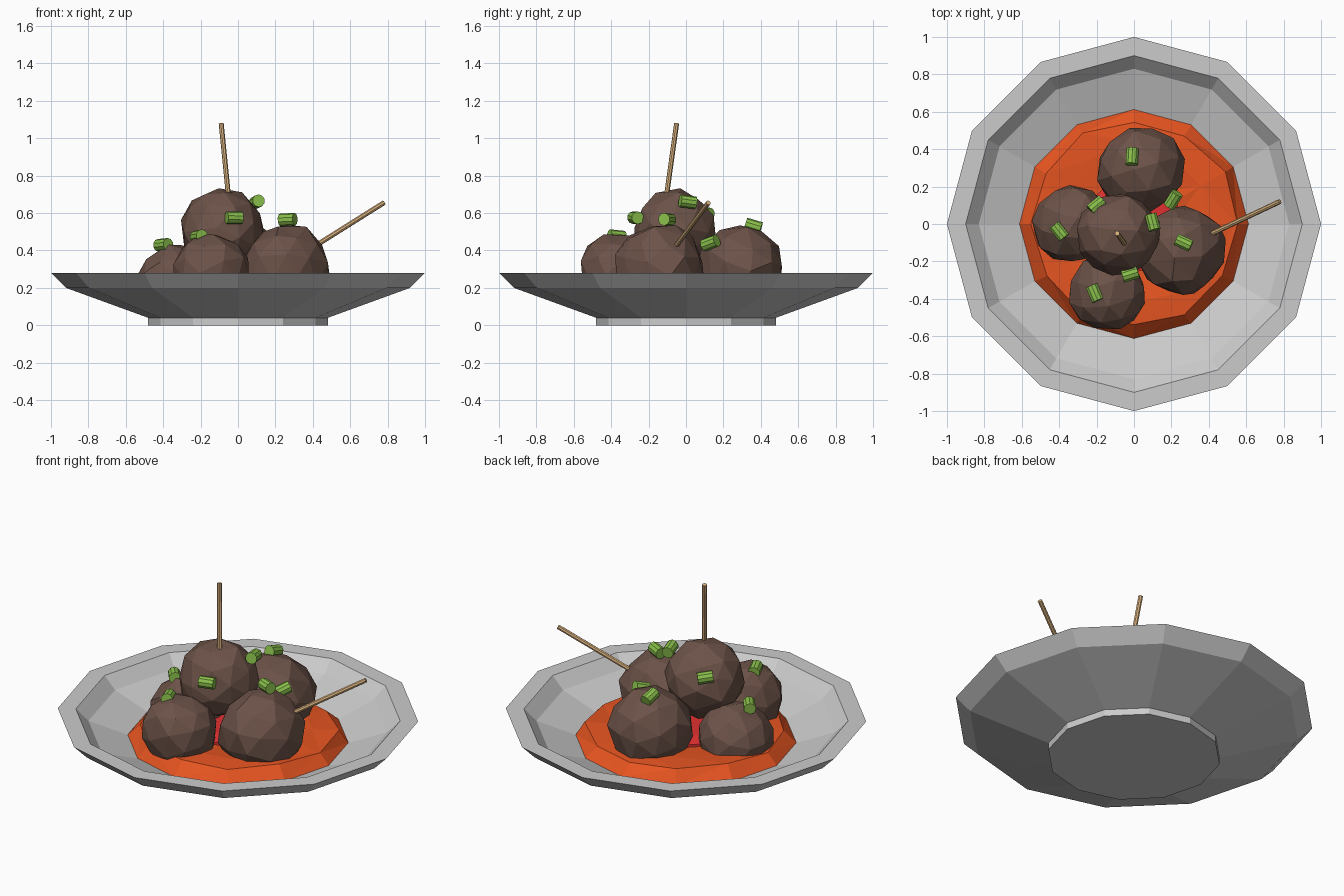
import bpy, bmesh, math, random
from mathutils import Vector

if "Cube" in bpy.data.objects:
    bpy.data.objects.remove(bpy.data.objects["Cube"])

random.seed(7)


def material(name, color):
    m = bpy.data.materials.new(name)
    m.diffuse_color = (*color, 1)
    m.use_nodes = True
    m.node_tree.nodes["Principled BSDF"].inputs["Base Color"].default_value = m.diffuse_color
    return m


def finish(bm, name, mat=None):
    bmesh.ops.recalc_face_normals(bm, faces=bm.faces)
    me = bpy.data.meshes.new(name)
    bm.to_mesh(me)
    bm.free()
    ob = bpy.data.objects.new(name, me)
    bpy.context.collection.objects.link(ob)
    if mat:
        me.materials.append(mat)
    return ob


def lathe(name, profile, mat=None, sides=12, jitter=0.0):
    """Closed turned solid; both profile ends are capped."""
    bm = bmesh.new()
    rings = []
    for i, (r, z) in enumerate(profile):
        j = jitter if i > 1 else 0
        rings.append([bm.verts.new((
            (r + random.uniform(-j, j)) * math.cos(2 * math.pi * k / sides),
            (r + random.uniform(-j, j)) * math.sin(2 * math.pi * k / sides),
            z + random.uniform(-j, j) * 0.6)) for k in range(sides)])
    for a, b in zip(rings, rings[1:]):
        for k in range(sides):
            n = (k + 1) % sides
            bm.faces.new((a[k], a[n], b[n], b[k]))
    bm.faces.new(rings[0])
    bm.faces.new(rings[-1])
    if jitter:
        bmesh.ops.triangulate(bm, faces=bm.faces)
    return finish(bm, name, mat)


def rod(name, start, end, radius, sides, mat):
    start, end = Vector(start), Vector(end)
    axis = end - start
    bm = bmesh.new()
    bmesh.ops.create_cone(bm, cap_ends=True, segments=sides, radius1=radius,
                          radius2=radius, depth=axis.length)
    ob = finish(bm, name, mat)
    ob.location = (start + end) / 2
    ob.rotation_euler = axis.to_track_quat('Z', 'Y').to_euler()
    return ob


meat = material("meat", (0.15, 0.085, 0.065))
sauce = material("sauce", (0.80, 0.09, 0.015))
red = material("red_sauce", (0.75, 0.03, 0.03))
wood = material("wood", (0.72, 0.46, 0.22))
green = material("green", (0.25, 0.52, 0.07))

# Plate with foot
lathe("plate", [(0.48, 0), (0.48, 0.04), (0.92, 0.20), (1.0, 0.28),
                (0.90, 0.28), (0.83, 0.21), (0.46, 0.08)])

# Sauce pool
lathe("sauce_pool", [(0.46, 0.082), (0.612, 0.135), (0.55, 0.205),
                     (0.42, 0.215), (0.20, 0.20)], sauce, jitter=0.015)
lathe("sauce_centre", [(0.26, 0.19), (0.26, 0.215), (0.18, 0.235)], red)

# Meatballs: centre, radius
balls = {
    "back": ((0.035, 0.29, 0.305), 0.24),
    "left": ((-0.33, 0.0, 0.225), 0.217),
    "right": ((0.26, -0.14, 0.30), 0.245),
    "front": ((-0.14, -0.36, 0.28), 0.218),
    "top": ((-0.085, -0.06, 0.505), 0.228),
}
for key, (c, r) in balls.items():
    bm = bmesh.new()
    bmesh.ops.create_icosphere(bm, subdivisions=2, radius=r)
    turn = Vector((random.random(), random.random(), 1)).to_track_quat('Z', 'Y')
    for v in bm.verts:
        side = Vector([random.uniform(-1, 1) for _ in range(3)]) * r * 0.08
        d = (v.co + side).normalized()
        v.co = turn @ (d * r * random.uniform(0.94, 1.03))
    finish(bm, "meatball_" + key, meat).location = c

# Wooden picks
rod("pick_top", (-0.04, -0.12, 0.58), (-0.09, -0.05, 1.08), 0.0135, 8, wood)
rod("pick_side", (0.27, -0.12, 0.335), (0.78, 0.12, 0.655), 0.0135, 8, wood)

# Chopped spring onion: position, heading in degrees, supporting meatball
bits = [((-0.01, 0.36, 0.53), 90, "back"), ((-0.20, 0.10, 0.60), 55, "top"),
        ((0.21, 0.13, 0.44), 85, "back"), ((-0.40, -0.04, 0.43), -50, "left"),
        ((0.10, 0.01, 0.66), 95, "top"), ((0.265, -0.10, 0.565), -25, "right"),
        ((-0.02, -0.27, 0.575), 15, "top"), ((-0.21, -0.37, 0.475), -65, "front")]
for i, (p, deg, ball) in enumerate(bits):
    p = Vector(p)
    n = (p - Vector(balls[ball][0])).normalized()
    d = Vector((math.cos(math.radians(deg)), math.sin(math.radians(deg)), 0))
    d = (d - n * d.dot(n)).normalized() * 0.043
    rod(f"spring_onion_{i + 1}", p - d, p + d, 0.034, 10, green)
